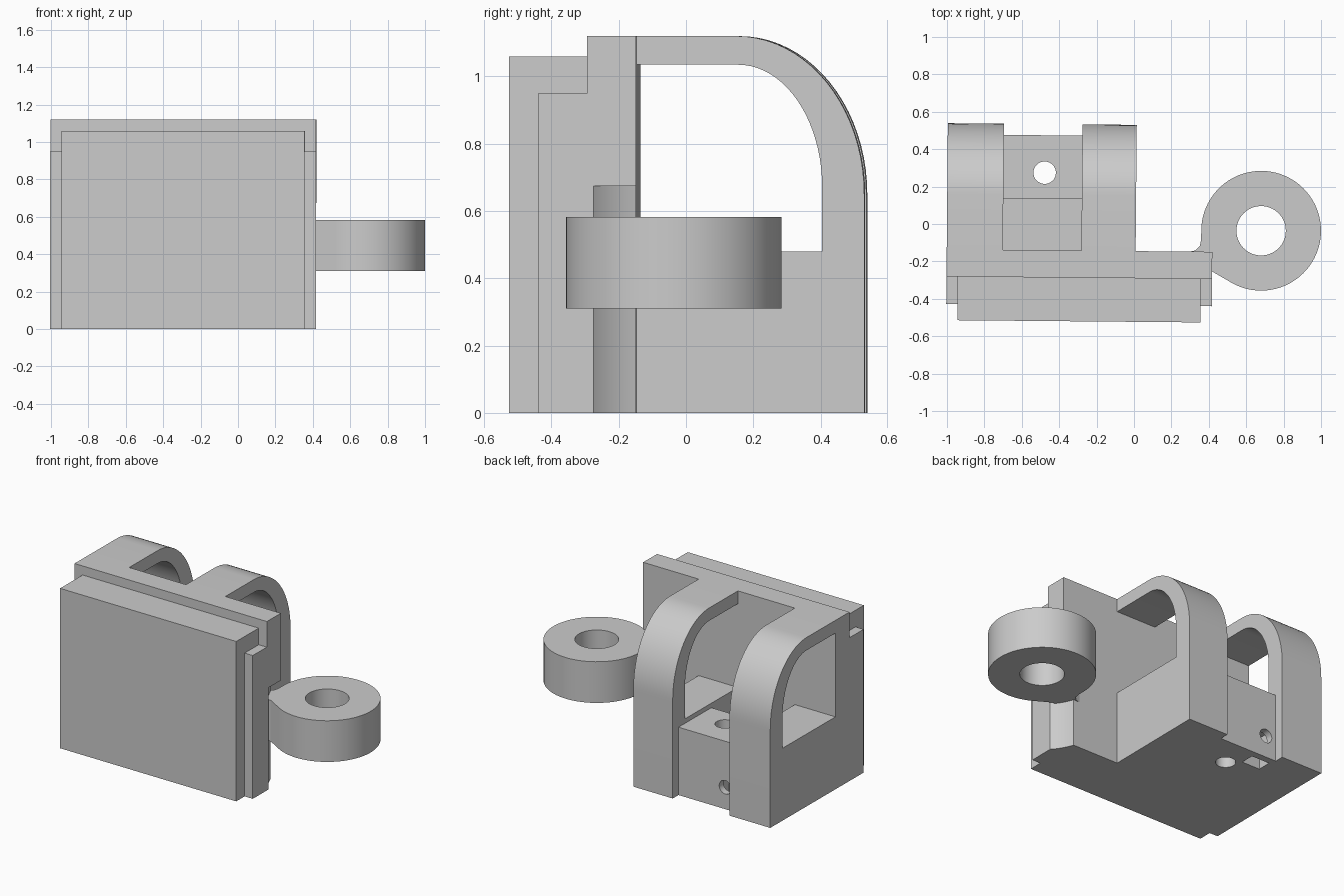
import bpy, bmesh
from math import sin, cos, pi
from mathutils import Matrix

if "Cube" in bpy.data.objects:
    bpy.data.objects.remove(bpy.data.objects["Cube"])

grey = bpy.data.materials.new("plain_grey")
grey.use_nodes = True
tone = (0.6, 0.6, 0.6, 1)
grey.diffuse_color = tone
grey.node_tree.nodes["Principled BSDF"].inputs["Base Color"].default_value = tone

parts = []


def prism(name, outline, lo, hi, axis="z"):
    """Extrude a 2D outline along an axis; for x the outline is (y, z), for y it is (x, z)."""
    place = {"x": lambda p, h: (h, p[0], p[1]),
             "y": lambda p, h: (p[0], h, p[1]),
             "z": lambda p, h: (p[0], p[1], h)}[axis]
    bm = bmesh.new()
    low = [bm.verts.new(place(p, lo)) for p in outline]
    high = [bm.verts.new(place(p, hi)) for p in outline]
    bm.faces.new(low)
    bm.faces.new(high)
    for i in range(len(low)):
        j = (i + 1) % len(low)
        bm.faces.new((low[i], low[j], high[j], high[i]))
    bmesh.ops.recalc_face_normals(bm, faces=bm.faces)
    mesh = bpy.data.meshes.new(name)
    bm.to_mesh(mesh)
    bm.free()
    mesh.materials.append(grey)
    obj = bpy.data.objects.new(name, mesh)
    bpy.context.collection.objects.link(obj)
    parts.append(obj)
    return obj


def rect(a0, a1, b0, b1):
    return [(a0, b0), (a1, b0), (a1, b1), (a0, b1)]


def arc(cx, cy, rx, ry, start, end, steps):
    angles = [start + (end - start) * i / steps for i in range(steps + 1)]
    return [(cx + rx * cos(a), cy + ry * sin(a)) for a in angles]


def circle(cx, cy, r, steps=48):
    return arc(cx, cy, r, r, 0, 2 * pi, steps)[:-1]


def cut(obj, cutter):
    cutter.hide_render = True
    mod = obj.modifiers.new("cut", "BOOLEAN")
    mod.operation, mod.solver, mod.object = "DIFFERENCE", "EXACT", cutter
    bpy.context.view_layer.objects.active = obj
    bpy.ops.object.modifier_apply(modifier=mod.name)
    parts.remove(cutter)
    bpy.data.objects.remove(cutter)


ring_x, ring_y = 0.68, -0.03
flange_back = -0.145

# Stepped front plate and the full-width flange behind it
prism("front_plate", rect(-0.94, 0.36, -0.523, -0.29), 0, 1.06)
for name, x0, x1 in (("right_step", -1, -0.94), ("left_step", 0.36, 0.42)):
    prism(name, rect(x0, x1, -0.436, -0.29), 0, 0.95)
flange = prism("flange", rect(-1, 0.42, -0.29, flange_back), 0, 1.12)
cut(flange, prism("clearance", circle(ring_x, ring_y, 0.355, 96), -0.1, 0.675))

# Two arched side arms with open windows
arm = [(flange_back, 0), (0.53, 0)]
arm += arc(0.15, 0.65, 0.38, 0.47, 0, pi / 2, 20)
arm += [(flange_back, 1.12), (flange_back, 1.035)]
arm += arc(0.155, 0.67, 0.25, 0.365, pi / 2, 0, 20)
arm += [(0.405, 0.48), (flange_back, 0.48)]
prism("right_arm", arm, -1, -0.7, "x")
prism("left_arm", arm, -0.28, 0.01, "x")

# Block between the arms: rod hole, screw hole and nut slot
block = prism("centre_block", [(flange_back, 0), (0.47, 0), (0.47, 0.45),
                               (0.13, 0.45), (0.13, 0.25), (flange_back, 0.25)],
              -0.7, -0.28, "x")
cut(block, prism("rod_hole", circle(-0.48, 0.27, 0.06, 32), -0.1, 0.6))
cut(block, prism("screw_hole", circle(-0.625, 0.145, 0.045, 24), 0.3, 0.6, "y"))
cut(block, prism("nut_slot", rect(-0.685, -0.555, 0.335, 0.425), -0.1, 0.21))

# Hinge ring and the neck joining it to the flange
ring = prism("hinge_ring", circle(ring_x, ring_y, 0.32, 96), 0.31, 0.583)
cut(ring, prism("ring_bore", circle(ring_x, ring_y, 0.132, 64), 0.2, 0.7))
prism("hinge_neck", [(0.30, -0.2), (0.30, flange_back), (0.33, -0.138), (0.353, -0.115),
                     (0.36, -0.08), (0.36, -0.03), (0.45, -0.03), (0.53, -0.19),
                     (0.515, -0.304), (0.42, -0.25), (0.36, -0.25)], 0.31, 0.583)

# Slight turn of the whole piece, then crisp-edged smooth shading
for obj in parts:
    obj.data.transform(Matrix.Rotation(-0.009, 4, "Z"))
bpy.ops.object.select_all(action="DESELECT")
for obj in parts:
    obj.select_set(True)
bpy.context.view_layer.objects.active = parts[0]
bpy.ops.object.shade_smooth_by_angle(angle=0.5)
